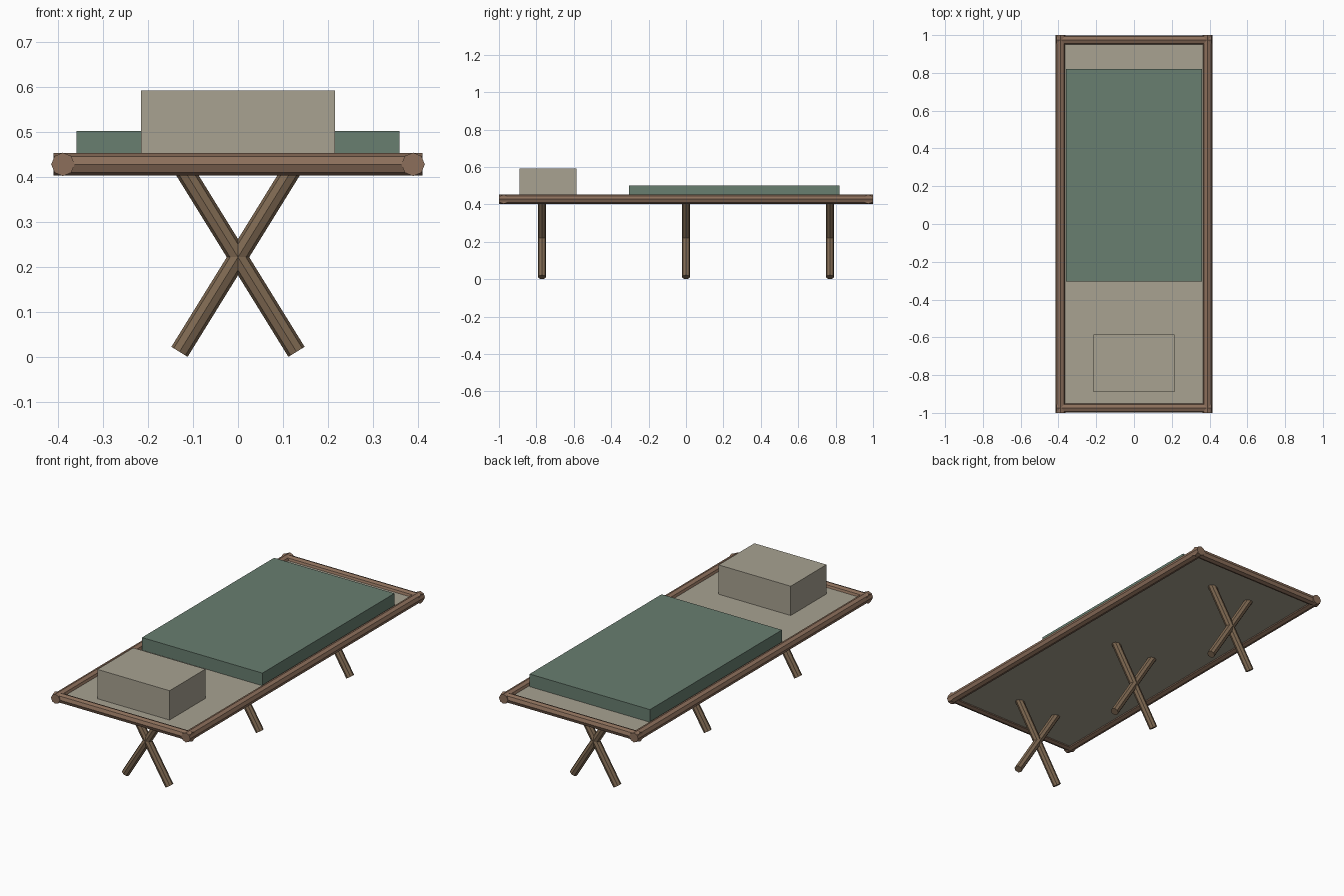
import bpy
from mathutils import Vector

if "Cube" in bpy.data.objects:
    bpy.data.objects.remove(bpy.data.objects["Cube"])


def material(name, rgb):
    m = bpy.data.materials.new(name)
    lin = [((c / 255 + 0.055) / 1.055) ** 2.4 for c in rgb]
    m.diffuse_color = (*lin, 1)
    m.use_nodes = True
    m.node_tree.nodes["Principled BSDF"].inputs["Base Color"].default_value = m.diffuse_color
    return m


RAIL = material("rail brown", (140, 111, 91))
LEG = material("leg brown", (127, 105, 82))
CLOTH = material("canvas beige", (168, 162, 145))
BLANKET = material("blanket green", (104, 126, 112))


def pole(name, a, b, r, mat):
    """Eight-sided pole between two points, with corners on its axes."""
    a, b = Vector(a), Vector(b)
    d = b - a
    bpy.ops.mesh.primitive_cylinder_add(vertices=8, radius=r, depth=d.length,
                                        location=(a + b) / 2)
    o = bpy.context.object
    o.rotation_mode = 'QUATERNION'
    o.rotation_quaternion = Vector((0, 0, 1)).rotation_difference(d)
    o.name = name
    o.data.materials.append(mat)


def box(name, lo, hi, mat):
    lo, hi = Vector(lo), Vector(hi)
    bpy.ops.mesh.primitive_cube_add(size=1, location=(lo + hi) / 2)
    o = bpy.context.object
    o.scale = hi - lo
    bpy.ops.object.transform_apply(location=False, rotation=False, scale=True)
    o.name = name
    o.data.materials.append(mat)


# Frame rails
for s, side, end in ((-1, "left", "front"), (1, "right", "back")):
    pole(side + "_rail", (s * 0.389, -1, 0.428), (s * 0.389, 1, 0.428), 0.026, RAIL)
    pole(end + "_rail", (-0.41, s * 0.974, 0.428), (0.41, s * 0.974, 0.428), 0.025, RAIL)

# Stretched canvas, pillow and blanket
box("canvas", (-0.375, -0.965, 0.415), (0.375, 0.965, 0.434), CLOTH)
box("pillow", (-0.215, -0.89, 0.432), (0.215, -0.585, 0.592), CLOTH)
box("blanket", (-0.359, -0.305, 0.432), (0.359, 0.82, 0.502), BLANKET)

# Crossed legs
for y, place in ((-0.77, "front"), (0, "middle"), (0.77, "back")):
    for s, side in ((-1, "left"), (1, "right")):
        pole(f"{place}_{side}_leg", (s * 0.13, y, 0.0115), (-s * 0.13, y, 0.432), 0.0212, LEG)
